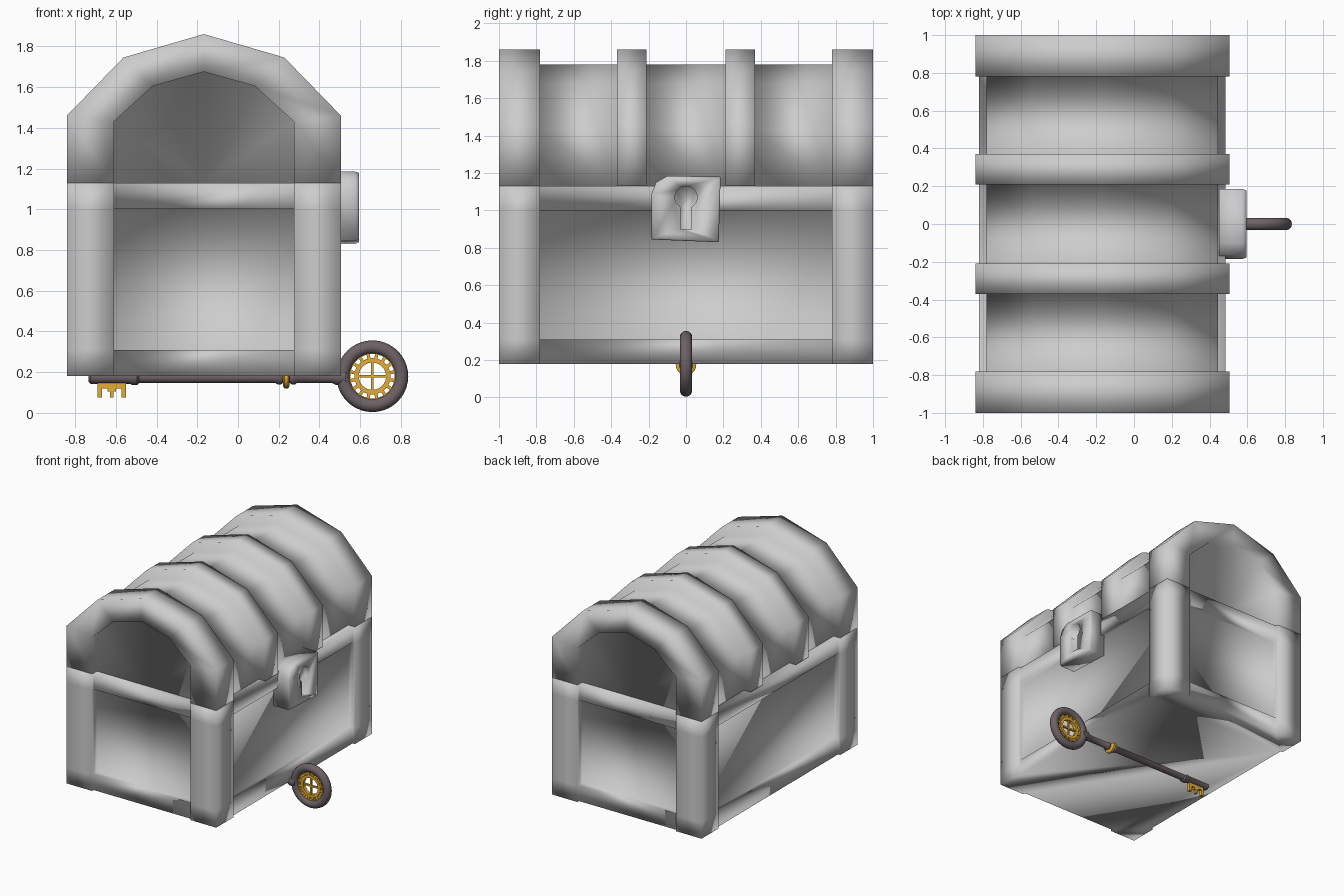
import bpy, bmesh, math
from mathutils import Matrix, Vector

if "Cube" in bpy.data.objects:
    bpy.data.objects.remove(bpy.data.objects["Cube"])

CX = -0.1675          # centre line of the chest
HX, HY = 0.6725, 1.0  # half width and half length of the chest


def material(name, colour):
    m = bpy.data.materials.new(name)
    m.diffuse_color = (*colour, 1)
    m.use_nodes = True
    m.node_tree.nodes["Principled BSDF"].inputs["Base Color"].default_value = m.diffuse_color
    return m


GREY = material("chest_grey", (0.61, 0.61, 0.61))
DARK = material("key_dark_metal", (0.155, 0.122, 0.133))
GOLD = material("key_gold", (0.78, 0.42, 0.035))


def finish(name, bm, mat, angle=None):
    """Turn a bmesh into a smooth object; angle keeps sharper edges crisp."""
    bmesh.ops.remove_doubles(bm, verts=bm.verts, dist=1e-5)
    bmesh.ops.recalc_face_normals(bm, faces=bm.faces)
    me = bpy.data.meshes.new(name)
    bm.to_mesh(me)
    bm.free()
    me.materials.append(mat)
    for p in me.polygons:
        p.use_smooth = True
    if angle is not None:
        me.set_sharp_from_angle(angle=math.radians(angle))
    ob = bpy.data.objects.new(name, me)
    bpy.context.collection.objects.link(ob)
    return ob


def poly(bm, pts):
    bm.faces.new([bm.verts.new(p) for p in pts])


def loft(bm, rings, closed=True):
    """Quads between successive rings of points."""
    n = len(rings[0])
    for a, b in zip(rings, rings[1:]):
        for i in range(n if closed else n - 1):
            j = (i + 1) % n
            poly(bm, (a[i], a[j], b[j], b[i]))


def box(name, lo, hi, mat, turn=None):
    bm = bmesh.new()
    lo, hi = Vector(lo), Vector(hi)
    bmesh.ops.create_cube(bm, size=1)
    bm.transform(Matrix.Translation((lo + hi) / 2) @ Matrix.Diagonal((*(hi - lo), 1)))
    if turn:
        bm.transform(turn)
    return finish(name, bm, mat, 30)


def solid(name, rings, mat, angle=None):
    """Lofted solid with capped ends."""
    bm = bmesh.new()
    loft(bm, rings)
    poly(bm, rings[0])
    poly(bm, rings[-1])
    return finish(name, bm, mat, angle)


# Chest body: posts, stepped rails and recessed panels in one smooth skin
Z0, Z1, Z2, Z3 = 0.18, 0.31, 1.0, 1.13
RAIL, PANEL = 0.02, 0.06
bm = bmesh.new()
rim = {Z0: [], Z3: []}
for along_x, s in ((True, -1), (False, 1), (True, 1), (False, -1)):
    h, post = (HX, 0.23) if along_x else (HY, 0.22)
    a = h - post

    def at(u, d, z):
        if along_x:
            return (CX + u, s * (HY - d), z)
        return (CX + s * (HX - d), u, z)

    for e in (-1, 1):
        for lo, hi in ((Z0, Z1), (Z1, Z2), (Z2, Z3)):
            poly(bm, [at(e * h, 0, lo), at(e * a, 0, lo), at(e * a, 0, hi), at(e * h, 0, hi)])
        for lo, hi in ((Z0, Z1), (Z2, Z3)):
            poly(bm, [at(e * a, 0, lo), at(e * a, 0, hi), at(e * a, RAIL, hi), at(e * a, RAIL, lo)])
        poly(bm, [at(e * a, d, z) for d, z in ((0, Z1), (0, Z2), (RAIL, Z2),
                                               (PANEL, Z2), (PANEL, Z1), (RAIL, Z1))])
    strip = ((RAIL, Z0), (RAIL, Z1), (PANEL, Z1), (PANEL, Z2), (RAIL, Z2), (RAIL, Z3))
    loft(bm, [[at(-a, d, z), at(a, d, z)] for d, z in strip], closed=False)
    way = 1 if (along_x and s < 0) or (not along_x and s > 0) else -1
    for z, pts in rim.items():
        pts += [at(way * u, d, z) for u, d in ((-h, 0), (-a, 0), (-a, RAIL), (a, RAIL), (a, 0))]
for pts in rim.values():
    poly(bm, pts)
finish("chest_body", bm, GREY)


def arch(half, y):
    """Mirror half an arch outline, given as (offset, z) from foot to crown."""
    return ([(CX - x, y, z) for x, z in half]
            + [(CX + x, y, z) for x, z in reversed(half[:-1])])


# Domed lid: ribs, sunken shell and recessed ends in one smooth skin
RIB = [(HX, 1.13), (HX, 1.46), (0.395, 1.745), (0, 1.86)]
OPEN = [(0.4425, 1.13), (0.4425, 1.43), (0.25, 1.605), (0, 1.675)]
SHELL = [(0.613, 1.13), (0.613, 1.425), (0.365, 1.68), (0, 1.78)]
half = [(OPEN, -0.94), (OPEN, -1), (RIB, -1), (RIB, -0.78), (SHELL, -0.78),
        (SHELL, -0.37), (RIB, -0.37), (RIB, -0.21), (SHELL, -0.21)]
rings = [arch(o, y) for o, y in half + [(o, -y) for o, y in reversed(half)]]
bm = bmesh.new()
loft(bm, rings, closed=False)
mids = [(CX, y, 1.13) for y in (-0.94, 0.94)]
for ring, mid in ((rings[0], mids[0]), (rings[-1], mids[1])):
    for p, q in zip(ring, ring[1:]):
        poly(bm, (p, q, mid))
poly(bm, [r[0] for r in rings] + [mids[1]] + [r[-1] for r in reversed(rings)] + [mids[0]])
finish("domed_lid", bm, GREY)

# Lock with a cut keyhole
plate = [(-0.185, 0.845), (0.175, 0.83), (0.185, 1.18),
         (-0.10, 1.185), (-0.16, 1.15), (-0.185, 1.09)]
front = [(y * 0.96, 1.01 + (z - 1.01) * 0.96) for y, z in plate]
lock = solid("lock", [[(x, y, z) for y, z in o]
                      for x, o in ((0.45, plate), (0.575, plate), (0.595, front))], GREY)
hole = [(-0.03, 0.90), (0.03, 0.90)]
for k in range(13):
    t = math.radians(-60 + 300 * k / 12)
    hole.append((0.06 * math.cos(t), 1.07 + 0.06 * math.sin(t)))
cutter = solid("keyhole_cutter", [[(x, y, z) for y, z in hole] for x in (0.56, 0.65)], GREY)
cutter.hide_render = True
mod = lock.modifiers.new("keyhole", 'BOOLEAN')
mod.operation = 'DIFFERENCE'
mod.solver = 'EXACT'
mod.object = cutter
bpy.context.view_layer.objects.active = lock
bpy.ops.object.modifier_apply(modifier=mod.name)
bpy.data.objects.remove(cutter)


def lathe(name, profile, mat, z=0.175, sides=20):
    """Turned part along x from (x, radius) pairs."""
    turns = [math.tau * k / sides for k in range(sides)]
    return solid(name, [[(x, r * math.cos(t), z + r * math.sin(t)) for t in turns]
                        for x, r in profile], mat, 40)


# Key shaft with thicker tip and collars
lathe("key_shaft", [(-0.735, 0.02), (-0.725, 0.032), (-0.53, 0.032), (-0.52, 0.038),
                    (-0.495, 0.038), (-0.485, 0.028), (0.185, 0.028), (0.195, 0.036),
                    (0.21, 0.036), (0.22, 0.029), (0.255, 0.029), (0.265, 0.036),
                    (0.28, 0.036), (0.29, 0.028), (0.46, 0.028), (0.48, 0.038),
                    (0.53, 0.038)], DARK)
lathe("key_gold_collar", [(0.22, 0.042), (0.228, 0.055), (0.246, 0.055), (0.254, 0.042)], GOLD)

# Key bit with hanging teeth
box("key_bit", (-0.69, -0.012, 0.12), (-0.55, 0.012, 0.17), GOLD)
for x0, x1, z0 in ((-0.69, -0.668, 0.075), (-0.64, -0.60, 0.105),
                   (-0.628, -0.612, 0.075), (-0.572, -0.55, 0.075)):
    box("key_tooth", (x0, -0.012, z0), (x1, 0.012, 0.13), GOLD)

# Key bow: dark ring around a gold spoked wheel
C = Vector((0.66, 0, 0.18))


def hoop(name, section, mat, n=40, angle=None):
    """Sweep a closed (radius, y) section around the wheel centre."""
    bm = bmesh.new()
    turns = [math.tau * k / n for k in range(n + 1)]
    loft(bm, [[C + Vector((r * math.cos(t), y, r * math.sin(t))) for r, y in section]
              for t in turns])
    return finish(name, bm, mat, angle)


hoop("key_ring", [(0.143 + 0.033 * math.cos(math.tau * k / 14),
                   0.033 * math.sin(math.tau * k / 14)) for k in range(14)], DARK)
for name, r0, r1 in (("wheel_rim", 0.109, 0.118), ("wheel_inner_ring", 0.067, 0.089)):
    hoop(name, [(r0, -0.014), (r1, -0.014), (r1, 0.014), (r0, 0.014)], GOLD, angle=30)
for k in range(16):
    turn = Matrix.Translation(C) @ Matrix.Rotation(math.tau * (k + 0.5) / 16, 4, 'Y')
    box("wheel_tooth", (0.08, -0.012, -0.008), (0.113, 0.012, 0.008), GOLD, turn)
for k in range(2):
    turn = Matrix.Translation(C) @ Matrix.Rotation(math.pi / 2 * k, 4, 'Y')
    box("wheel_spoke", (-0.07, -0.008, -0.006), (0.07, 0.008, 0.006), GOLD, turn)
